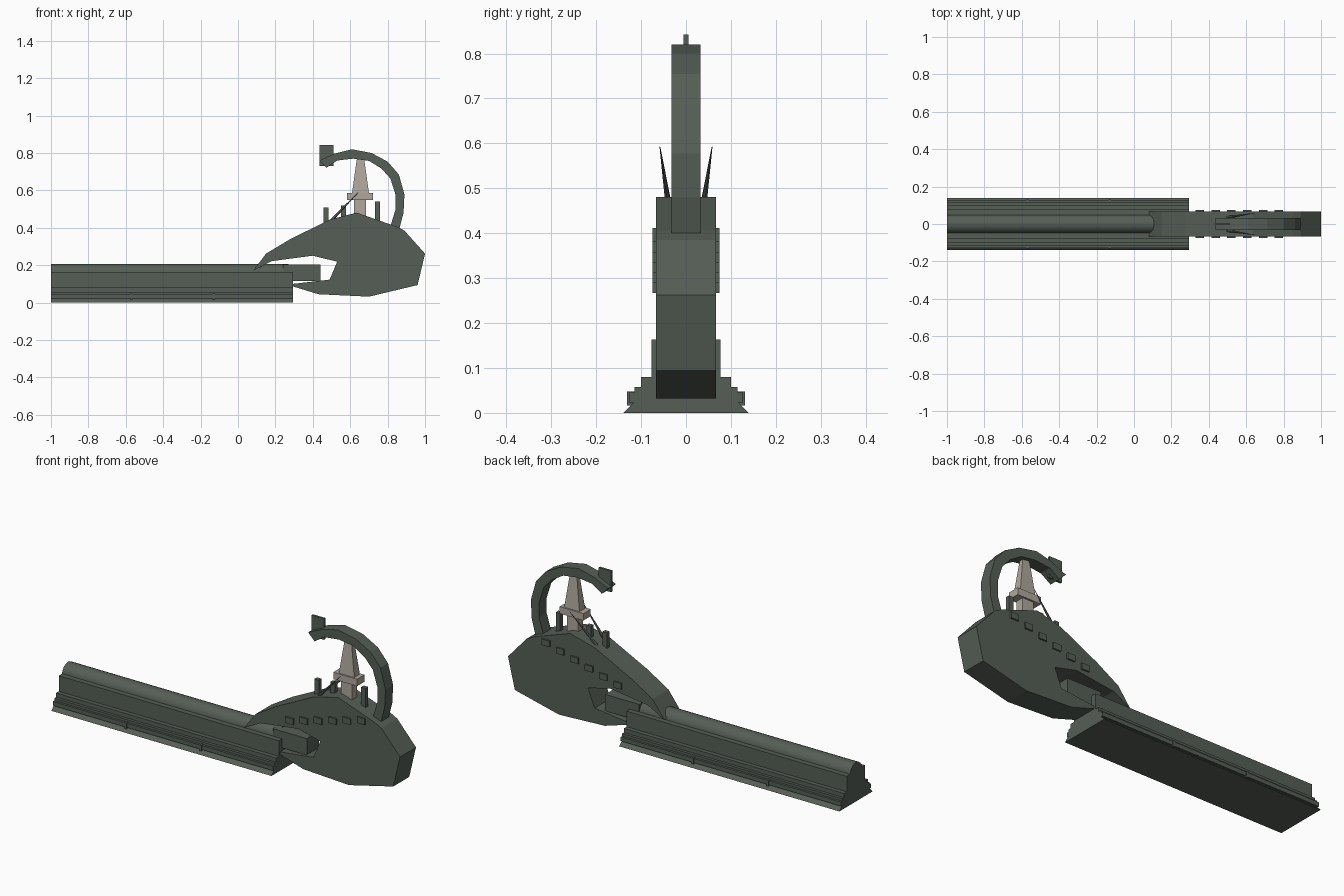
import bpy, bmesh, math
from mathutils import Vector, Matrix

cube = bpy.data.objects.get("Cube")
if cube:
    bpy.data.objects.remove(cube, do_unlink=True)


def material(name, rgb):
    m = bpy.data.materials.new(name)
    m.use_nodes = True
    m.diffuse_color = (*rgb, 1)
    m.node_tree.nodes["Principled BSDF"].inputs["Base Color"].default_value = (*rgb, 1)
    return m


GREEN = material("grey_green", (0.092, 0.112, 0.092))
TAN = material("warm_tan", (0.43, 0.39, 0.33))


def finish(name, bm, mat, smooth=False):
    bmesh.ops.recalc_face_normals(bm, faces=bm.faces)
    me = bpy.data.meshes.new(name)
    bm.to_mesh(me)
    bm.free()
    me.materials.append(mat)
    ob = bpy.data.objects.new(name, me)
    bpy.context.collection.objects.link(ob)
    if smooth:
        bpy.ops.object.select_all(action='DESELECT')
        ob.select_set(True)
        bpy.context.view_layer.objects.active = ob
        bpy.ops.object.shade_smooth_by_angle(angle=math.radians(30))
    return ob


def extrude(name, points, offset, mat=GREEN, smooth=False):
    """Close a ring of 3D points into a face and push it along offset."""
    bm = bmesh.new()
    face = bm.faces.new([bm.verts.new(p) for p in points])
    res = bmesh.ops.extrude_face_region(bm, geom=[face], use_keep_orig=True)
    verts = [g for g in res["geom"] if isinstance(g, bmesh.types.BMVert)]
    bmesh.ops.translate(bm, verts=verts, vec=Vector(offset))
    return finish(name, bm, mat, smooth)


def side_slab(name, outline, half):
    return extrude(name, [(x, -half, z) for x, z in outline], (0, 2 * half, 0))


def box(name, x0, x1, y0, y1, z0, z1, mat=GREEN, taper=1.0):
    bm = bmesh.new()
    bmesh.ops.create_cube(bm, size=1)
    for v in bm.verts:
        t = taper if v.co.z > 0 else 1
        v.co = ((x0 + x1) / 2 + v.co.x * (x1 - x0) * t,
                (y0 + y1) / 2 + v.co.y * (y1 - y0) * t,
                (z0 + z1) / 2 + v.co.z * (z1 - z0))
    return finish(name, bm, mat)


# Stepped rail base with a domed spine
half = [(0.14, 0), (0.117, 0.023), (0.127, 0.023), (0.127, 0.045), (0.115, 0.045),
        (0.115, 0.058), (0.10, 0.058), (0.10, 0.08), (0.077, 0.08), (0.077, 0.163)]
section = half + [(-y, z) for y, z in reversed(half)]
extrude("rail", [(-1, y, z) for y, z in section], (1.295, 0, 0))
dome = [(0.05 * math.cos(a), 0.158 + 0.049 * math.sin(a))
        for a in (math.pi * i / 12 for i in range(13))]
extrude("rail_spine", [(-1, y, z) for y, z in dome], (1.27, 0, 0), smooth=True)
box("rail_tongue", 0.24, 0.44, -0.05, 0.05, 0.115, 0.203)

# Hull with an open notch around the tongue
side_slab("hull", [(0.08, 0.17), (0.15, 0.262), (0.275, 0.337), (0.49, 0.444),
                   (0.635, 0.481), (0.85, 0.406), (0.89, 0.385), (1.0, 0.262),
                   (0.96, 0.094), (0.70, 0.032), (0.43, 0.045), (0.29, 0.088),
                   (0.29, 0.1), (0.49, 0.123), (0.53, 0.219), (0.40, 0.251),
                   (0.18, 0.222)], 0.067)

# Curved overhead arm and its end plate
outer = [(0.864, 0.40), (0.885, 0.48), (0.89, 0.578), (0.86, 0.685), (0.80, 0.754),
         (0.714, 0.80), (0.61, 0.82), (0.516, 0.797), (0.435, 0.76)]
inner = [(0.473, 0.722), (0.53, 0.76), (0.617, 0.77), (0.70, 0.758), (0.767, 0.717),
         (0.815, 0.663), (0.842, 0.578), (0.842, 0.497), (0.812, 0.40)]
side_slab("arm", outer + inner, 0.032)
box("arm_end_plate", 0.437, 0.51, -0.006, 0.006, 0.73, 0.842)

# Tower
box("tower_base", 0.62, 0.685, -0.022, 0.022, 0.46, 0.55, TAN)
box("tower_collar", 0.582, 0.722, -0.031, 0.031, 0.55, 0.587, TAN)
box("tower_spire", 0.61, 0.70, -0.024, 0.024, 0.587, 0.775, TAN, taper=0.42)

# Deck posts
for i, (x, top) in enumerate([(0.47, 0.51), (0.564, 0.52), (0.745, 0.54)]):
    box(f"post_{i + 1}", x - 0.013, x + 0.013, -0.011, 0.011, 0.42, top)

for side, s in (("left", 1), ("right", -1)):
    # In this loop the two long faces of the model are mirrored across y
    for i in range(6):
        x, z = 0.352 + 0.0845 * i, 0.283 + 0.0226 * i
        y = sorted((s * 0.06, s * 0.075))
        box(f"{side}_window_{i + 1}", x - 0.023, x + 0.023, *y, z - 0.016, z + 0.016)
    for i, x in enumerate((-0.57, -0.13)):
        y = sorted((s * 0.11, s * 0.131))
        box(f"{side}_peg_{i + 1}", x - 0.006, x + 0.006, *y, 0.016, 0.048)
    # Raked spikes
    a, b = Vector((0.49, s * 0.034, 0.43)), Vector((0.645, s * 0.058, 0.592))
    d = b - a
    bm = bmesh.new()
    bmesh.ops.create_cone(bm, cap_ends=True, segments=6, radius1=0.009, radius2=0.001,
                          depth=d.length,
                          matrix=Matrix.Translation((a + b) / 2)
                          @ d.to_track_quat('Z', 'Y').to_matrix().to_4x4())
    finish(f"{side}_spike", bm, GREEN)
